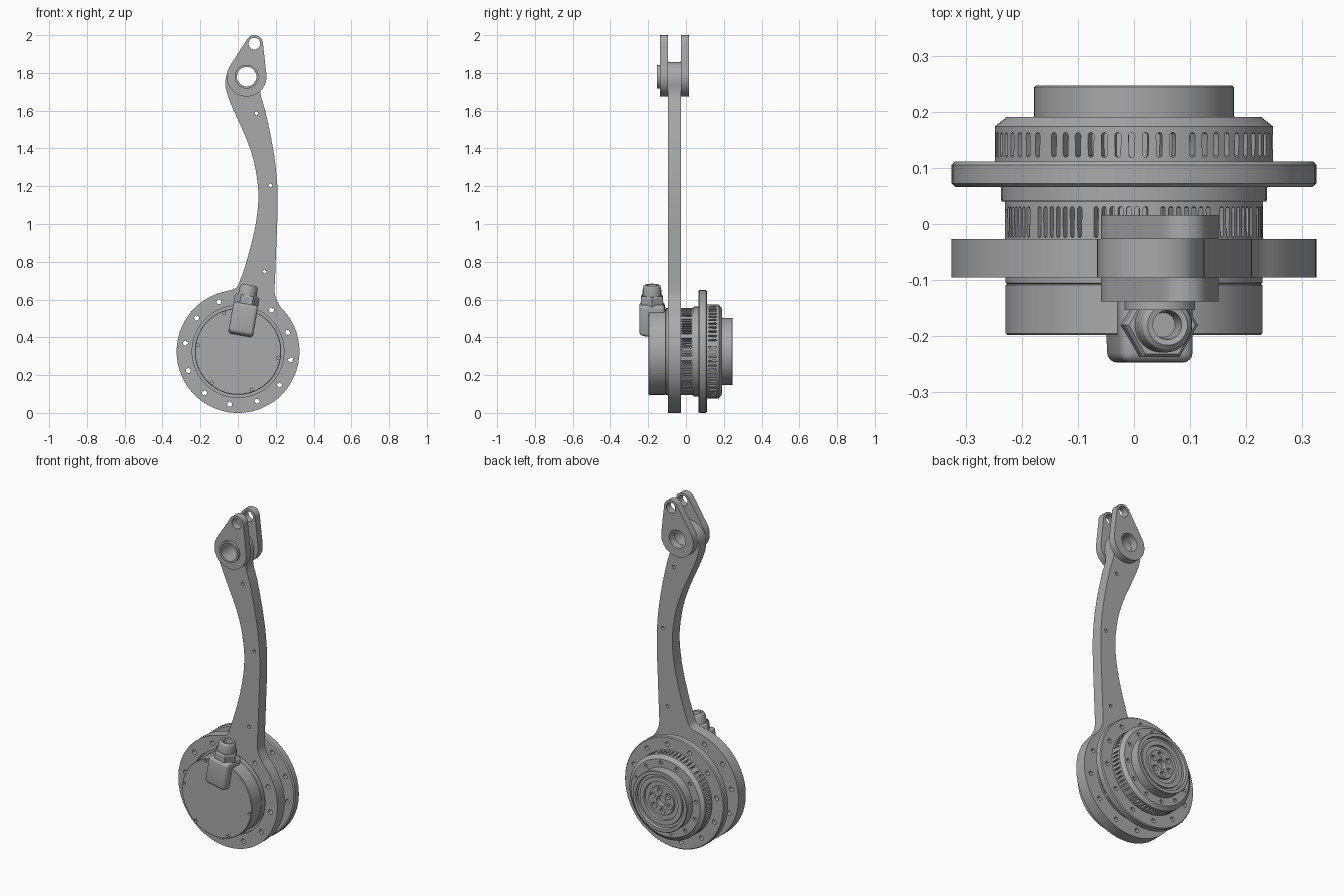
import bpy, bmesh, math
from math import sin, cos, radians, pi
from mathutils import Matrix, Vector

if "Cube" in bpy.data.objects:
    bpy.data.objects.remove(bpy.data.objects["Cube"])

GREY = (0.4, 0.4, 0.4, 1)
metal = bpy.data.materials.new("machined grey")
metal.use_nodes = True
metal.diffuse_color = GREY
metal.node_tree.nodes["Principled BSDF"].inputs["Base Color"].default_value = GREY

HUB = 0.325                                    # hub height and disc radius
AXIS = Matrix.Translation((0, 0, HUB)) @ Matrix.Rotation(-pi / 2, 4, 'X')
EYE, PIN = (0.046, 1.78), (0.087, 1.955)       # clevis hole centres


def finish(bm, name, matrix=None):
    if matrix:
        bm.transform(matrix)
    bmesh.ops.recalc_face_normals(bm, faces=bm.faces)
    mesh = bpy.data.meshes.new(name)
    bm.to_mesh(mesh)
    bm.free()
    mesh.materials.append(metal)
    ob = bpy.data.objects.new(name, mesh)
    bpy.context.collection.objects.link(ob)
    return ob


def activate(ob):
    bpy.ops.object.select_all(action='DESELECT')
    ob.select_set(True)
    bpy.context.view_layer.objects.active = ob


def smooth(*obs):
    for ob in obs:
        activate(ob)
        bpy.ops.object.shade_smooth_by_angle(angle=radians(28))


def lathe(name, profile, matrix=AXIS, steps=96):
    """Spin (radius, height) points; profiles off the axis become closed rings."""
    bm = bmesh.new()
    vs = [bm.verts.new((r, 0, h)) for r, h in profile]
    pairs = list(zip(vs, vs[1:]))
    if profile[0][0] > 0:
        pairs.append((vs[-1], vs[0]))
    edges = [bm.edges.new(p) for p in pairs]
    bmesh.ops.spin(bm, geom=vs + edges, cent=(0, 0, 0), axis=(0, 0, 1),
                   angle=2 * pi, steps=steps, use_duplicate=False)
    bmesh.ops.remove_doubles(bm, verts=bm.verts, dist=1e-5)
    return finish(bm, name, matrix)


def prism(name, outline, y0, y1):
    """Extrude an (x, z) outline along y."""
    bm = bmesh.new()
    face = bm.faces.new([bm.verts.new((x, y0, z)) for x, z in outline])
    out = bmesh.ops.extrude_face_region(bm, geom=[face])["geom"]
    bmesh.ops.translate(bm, vec=(0, y1 - y0, 0),
                        verts=[g for g in out if isinstance(g, bmesh.types.BMVert)])
    return finish(bm, name)


def arc(centre, r, a0, a1, n):
    return [(centre[0] + r * cos(radians(a0 + (a1 - a0) * i / n)),
             centre[1] + r * sin(radians(a0 + (a1 - a0) * i / n))) for i in range(n + 1)]


def polar(r, angles):
    return [(r * cos(radians(a)), HUB + r * sin(radians(a))) for a in angles]


def curve_through(points, n=5):
    """Catmull-Rom curve through the points."""
    p = [Vector(q) for q in [points[0]] + points + [points[-1]]]
    out = []
    for a, b, c, d in zip(p, p[1:], p[2:], p[3:]):
        for i in range(n):
            t = i / n
            out.append(tuple(0.5 * (2 * b + (c - a) * t + (2 * a - 5 * b + 4 * c - d) * t * t
                                    + (3 * b - a - 3 * c + d) * t ** 3)))
    return out + [points[-1]]


def subtract(ob, bm):
    tool = finish(bm, "cutter")
    tool.hide_render = True
    mod = ob.modifiers.new("cut", 'BOOLEAN')
    mod.object, mod.operation, mod.solver = tool, 'DIFFERENCE', 'EXACT'
    activate(ob)
    bpy.ops.object.modifier_apply(modifier=mod.name)
    bpy.data.objects.remove(tool)


def drill(ob, centres, r, y0, y1, segs=20):
    bm = bmesh.new()
    for x, z in centres:
        m = Matrix.Translation((x, (y0 + y1) / 2, z)) @ Matrix.Rotation(pi / 2, 4, 'X')
        bmesh.ops.create_cone(bm, cap_ends=True, segments=segs, radius1=r, radius2=r,
                              depth=y1 - y0, matrix=m)
    subtract(ob, bm)


def slot(ob, angles, y0, y1, width, r_in, r_out):
    """Cut round-ended radial slots around the hub."""
    bm = bmesh.new()
    for a in angles:
        vs = bmesh.ops.create_cone(bm, cap_ends=True, segments=12, radius1=width / 2,
                                   radius2=width / 2, depth=r_out - r_in)["verts"]
        for v in vs:
            v.co.y += math.copysign((y1 - y0 - width) / 2, v.co.y + 1e-6)
        turn = (Matrix.Translation((0, (y0 + y1) / 2, HUB)) @ Matrix.Rotation(-radians(a), 4, 'Y')
                @ Matrix.Translation(((r_in + r_out) / 2, 0, 0)) @ Matrix.Rotation(pi / 2, 4, 'Y'))
        bmesh.ops.transform(bm, matrix=turn, verts=vs)
    subtract(ob, bm)


bolts = [-9 + 30 * i for i in range(12)]

# Curved arm with the large mounting disc
left_edge = [(-.08, .64), (-.012, .66), (.013, .706), (.045, .8), (.077, .918), (.098, 1.024),
             (.108, 1.13), (.103, 1.225), (.082, 1.341), (.04, 1.463), (-.008, 1.57),
             (-.05, 1.67), (-.066, 1.74), (-.055, 1.8), (-.015, 1.84), (.045, 1.857),
             (.1, 1.835), (.125, 1.77)]
right_edge = [(.119, 1.69), (.145, 1.595), (.177, 1.447), (.198, 1.315), (.209, 1.183),
              (.209, 1.05), (.204, .918), (.198, .76), (.194, .653), (.2, .61), (.225, .56)]
disc = arc((0, HUB), HUB, 46.2, 46.2 - 302, 90)
arm = prism("arm", disc[1:-1] + curve_through(left_edge + right_edge), -.095, -.027)
drill(arm, [(0, HUB)], .243, -.12, 0, 96)
drill(arm, polar(.282, [a for a in bolts if a != 81]), .013, -.12, 0)
drill(arm, [(.098, 1.585), (.172, 1.204), (.14, .749)], .01, -.12, 0)
drill(arm, [EYE], .053, -.12, 0, 40)

# Clevis plates either side of the arm eye
teardrop = arc(EYE, .105, 147, 366, 40) + arc(PIN, .045, 6, 147, 20)
plates = []
for name, y0, y1 in (("front_clevis_plate", -.138, -.095), ("back_clevis_plate", -.027, .016)):
    plate = prism(name, teardrop, y0, y1)
    drill(plate, [EYE], .053, y0 - .05, y1 + .05, 40)
    drill(plate, [PIN], .031, y0 - .05, y1 + .05, 28)
    plates.append(plate)

# Bush through the clevis eye
eye_axis = Matrix.Translation((EYE[0], 0, EYE[1])) @ Matrix.Rotation(-pi / 2, 4, 'X')
bush = lathe("eye_bush", [(.052, -.153), (.063, -.153), (.063, -.03), (.052, -.03)], eye_axis, 48)

# Motor housing with a groove and cooling slots
motor = lathe("motor_housing", [(0, -.198), (.226, -.198), (.229, -.195), (.229, -.109),
                                (.226, -.107), (.229, -.105), (.229, -.07), (.248, -.07),
                                (.248, -.03), (.23, -.03), (.23, .045), (0, .045)])
slot(motor, [96 + 30 * g + 3.7 * i for g in range(12) for i in range(-3, 4)],
     -.024, .031, .0085, .205, .25)
drill(motor, polar(.216, [-9, 69, 110, 171, 230, 290]), .009, -.25, -.185, 12)

# Collar and rear bolt flange
collar = lathe("collar", [(0, .04), (.235, .04), (.237, .043), (.237, .07), (0, .07)])
flange = lathe("rear_flange", [(0, .066), (.318, .066), (.325, .072), (.325, .105),
                               (.32, .111), (0, .111)])
drill(flange, polar(.282, bolts), .013, .03, .15)

# Slotted gear ring behind the flange
ring = lathe("gear_ring", [(0, .105), (.248, .105), (.248, .174), (.226, .191), (0, .191)])
slot(ring, [99.5 + 60 * g + 5.7 * (i - 4.5) for g in range(6) for i in range(10)],
     .119, .163, .011, .225, .27)
drill(ring, polar(.203, bolts), .011, .178, .22, 16)

# Output hub with stepped recess, bore and bolt circle
output = lathe("output_hub", [(0, .2), (.03, .2), (.03, .232), (.083, .232), (.085, .222),
                              (.11, .222), (.112, .236), (.138, .236), (.14, .228), (.155, .228),
                              (.157, .247), (.175, .247), (.178, .244), (.178, .185), (0, .185)])
drill(output, polar(.058, range(21, 381, 60)), .017, .212, .3)

# Cable box, leaning with its gland
lean = Matrix.Translation((.01, 0, .395)) @ Matrix.Rotation(radians(10), 4, 'Y')
box = prism("cable_box", [(-.066, 0), (.066, 0), (.066, .187), (-.066, .187)], -.247, -.112)
for v in box.data.vertices:
    if v.co.y < -.2 and v.co.z < .01:
        v.co.z = .025
box.data.transform(lean)
bevel = box.modifiers.new("rounded", 'BEVEL')
bevel.width, bevel.segments = .018, 4
activate(box)
bpy.ops.object.modifier_apply(modifier=bevel.name)

# Gland: hex nut and rounded cable entry
gland_axis = lean @ Matrix.Translation((0, -.18, 0))
nut = lathe("gland_nut", [(0, .18), (.066, .18), (.066, .222), (.06, .23), (0, .23)], gland_axis, 6)
gland = lathe("cable_gland", [(0, .24), (.022, .24), (.026, .285), (.036, .287), (.044, .28),
                              (.049, .262), (.049, .22), (0, .22)], gland_axis, 40)

smooth(arm, bush, motor, collar, flange, ring, output, box, gland, *plates)
